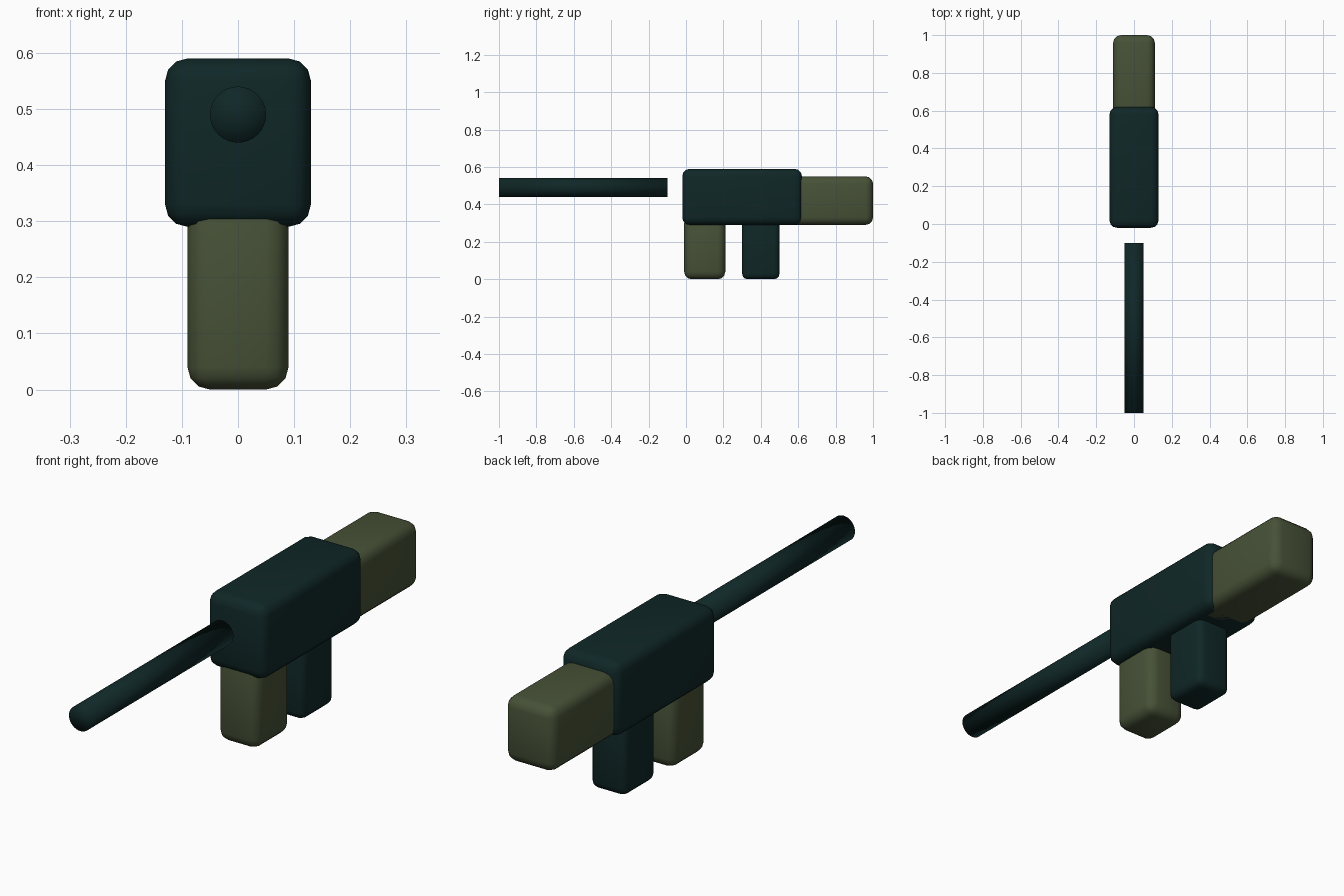
import bpy, bmesh, math
from mathutils import Matrix

if "Cube" in bpy.data.objects:
    bpy.data.objects.remove(bpy.data.objects["Cube"])


def material(name, rgb):
    m = bpy.data.materials.new(name)
    m.diffuse_color = (*rgb, 1)
    m.use_nodes = True
    m.node_tree.nodes["Principled BSDF"].inputs["Base Color"].default_value = m.diffuse_color
    return m


DARK = material("dark_teal", (0.005, 0.020, 0.020))
OLIVE = material("olive_green", (0.062, 0.083, 0.038))


def finish(bm, name, mat):
    for f in bm.faces:
        f.smooth = True
    mesh = bpy.data.meshes.new(name)
    bm.to_mesh(mesh)
    bm.free()
    mesh.materials.append(mat)
    obj = bpy.data.objects.new(name, mesh)
    bpy.context.collection.objects.link(obj)
    return obj


def rounded_box(name, half_x, y0, y1, z0, z1, bevel, mat):
    bm = bmesh.new()
    bmesh.ops.create_cube(bm, size=1)
    bmesh.ops.scale(bm, vec=(2 * half_x, y1 - y0, z1 - z0), verts=bm.verts)
    bmesh.ops.translate(bm, vec=(0, (y0 + y1) / 2, (z0 + z1) / 2), verts=bm.verts)
    bmesh.ops.bevel(bm, geom=bm.edges[:], offset=bevel, segments=3,
                    profile=0.5, affect='EDGES')
    return finish(bm, name, mat)


# Main body, stock and the two grips
rounded_box("receiver", 0.13, -0.02, 0.62, 0.29, 0.59, 0.04, DARK)
rounded_box("stock", 0.11, 0.50, 1.00, 0.29, 0.55, 0.04, OLIVE)
rounded_box("front_grip", 0.09, -0.01, 0.21, 0.0, 0.34, 0.04, OLIVE)
rounded_box("rear_grip", 0.08, 0.30, 0.50, 0.0, 0.34, 0.03, DARK)

# Barrel, floating just ahead of the body, with fan-shaded ends
bm = bmesh.new()
bmesh.ops.create_cone(bm, cap_ends=True, cap_tris=True, segments=32,
                      radius1=0.05, radius2=0.05, depth=0.9,
                      matrix=Matrix.Translation((0, -0.55, 0.49))
                      @ Matrix.Rotation(math.pi / 2, 4, 'X'))
finish(bm, "barrel", DARK)
